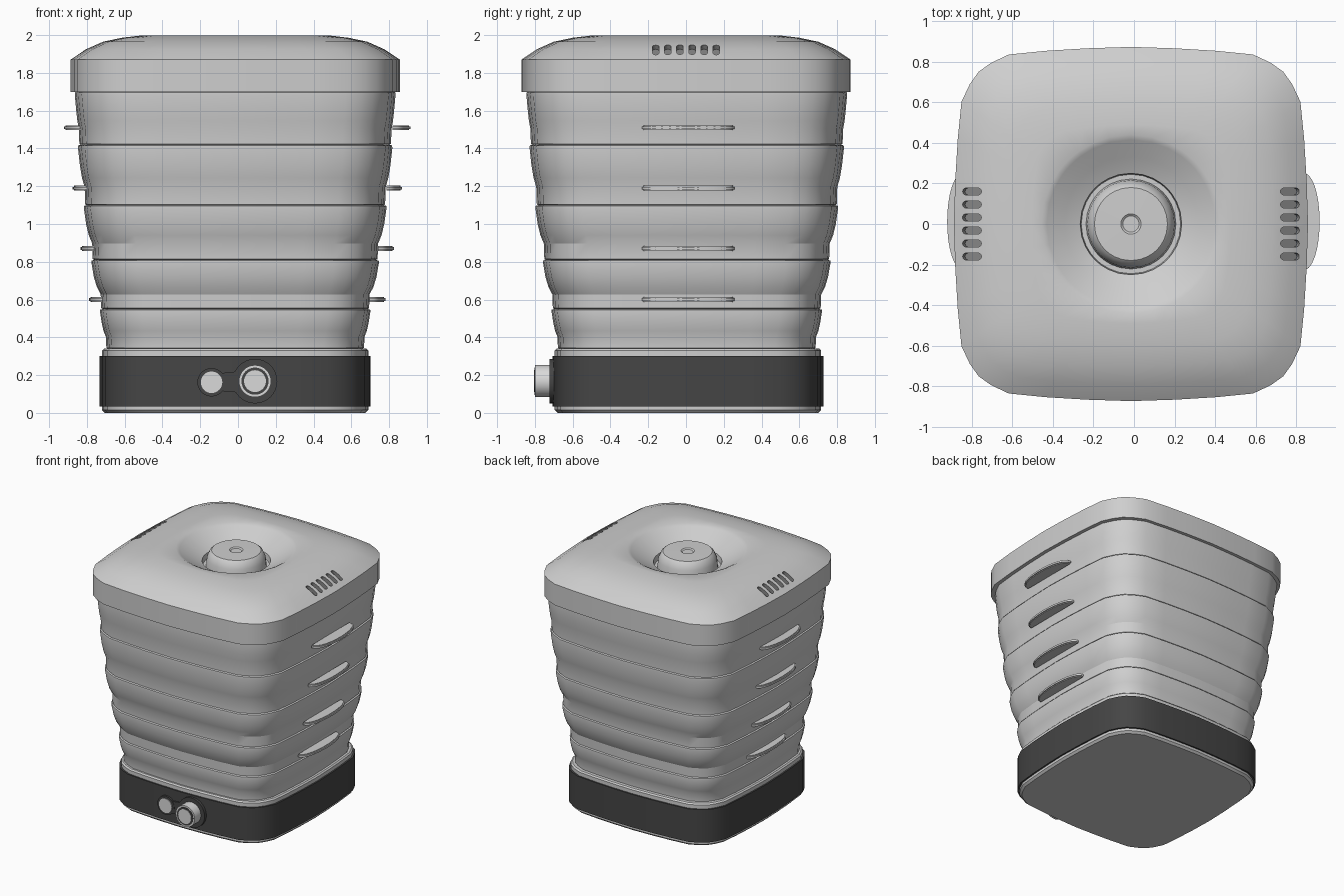
import bpy, bmesh, math
from mathutils import Matrix, Vector

if "Cube" in bpy.data.objects:
    bpy.data.objects.remove(bpy.data.objects["Cube"])

def material(name, c):
    m = bpy.data.materials.new(name)
    m.diffuse_color = (c, c, c, 1)
    m.use_nodes = True
    m.node_tree.nodes["Principled BSDF"].inputs["Base Color"].default_value = m.diffuse_color
    return m

LIGHT = material("light grey", 0.62)
PALE = material("pale control grey", 0.70)
DARK = material("charcoal", 0.06)
VENT = material("vent shadow grey", 0.25)
CX = -0.015

# Rounded square outline with bulging sides, unit half width
EIGHTH = [(1, 0), (.992, .25), (.978, .48), (.957, .69), (.91, .79)]
quarter = EIGHTH + [(.86, .86)] + [(y, x) for x, y in EIGHTH[:0:-1]]
OUTLINE = []
for k in range(4):
    rot = Matrix.Rotation(k * math.pi / 2, 2)
    OUTLINE += [rot @ Vector(p) for p in quarter]

def finish(name, bm, mat, angle=35):
    bmesh.ops.recalc_face_normals(bm, faces=bm.faces)
    me = bpy.data.meshes.new(name)
    bm.to_mesh(me)
    bm.free()
    ob = bpy.data.objects.new(name, me)
    bpy.context.collection.objects.link(ob)
    me.materials.append(mat)
    smooth(ob, angle)
    return ob

def smooth(ob, angle):
    bpy.ops.object.select_all(action='DESELECT')
    ob.select_set(True)
    bpy.context.view_layer.objects.active = ob
    bpy.ops.object.shade_smooth_by_angle(angle=math.radians(angle))

def loft(name, rings, mat, cy=0.0, angle=35):
    """Stack of (half width, z, circle blend) rings, capped at both ends."""
    bm = bmesh.new()
    rows = []
    for half, z, t in rings:
        row = []
        for p in OUTLINE:
            q = p.lerp(p.normalized(), t) * half
            row.append(bm.verts.new((q.x + CX, q.y + cy, z)))
        rows.append(row)
    n = len(OUTLINE)
    for a, b in zip(rows, rows[1:]):
        for i in range(n):
            j = (i + 1) % n
            bm.faces.new((a[i], a[j], b[j], b[i]))
    bm.faces.new(rows[0])
    bm.faces.new(rows[-1])
    return finish(name, bm, mat, angle)

def prism(bm, pts, h, matrix):
    """Extrude a 2D outline by h, centred on its own plane."""
    lo = [bm.verts.new(matrix @ Vector((x, y, -h / 2))) for x, y in pts]
    hi = [bm.verts.new(matrix @ Vector((x, y, h / 2))) for x, y in pts]
    n = len(pts)
    bm.faces.new(lo)
    bm.faces.new(hi)
    for i in range(n):
        j = (i + 1) % n
        bm.faces.new((lo[i], lo[j], hi[j], hi[i]))

def disc(name, x, z, r, y0, y1, mat, n=32):
    """Cylinder facing the front."""
    bm = bmesh.new()
    pts = [(r * math.cos(a), r * math.sin(a)) for a in (2 * math.pi * i / n for i in range(n))]
    prism(bm, pts, y1 - y0, Matrix.Translation((x, (y0 + y1) / 2, z)) @ Matrix.Rotation(math.pi / 2, 4, 'X'))
    return finish(name, bm, mat)

# Base: foot, dark band, collar
loft("base_foot", [(.69, 0, 0), (.705, .015, 0), (.705, .04, 0)], LIGHT, .01)
loft("base_band", [(.717, .035, 0), (.717, .30, 0)], DARK, .01)
loft("base_collar", [(.705, .295, 0), (.705, .33, 0), (.695, .34, 0)], LIGHT, .01)

# Five stacked trays with grooves at the seams
seams = [(.34, .685), (.55, .712), (.81, .757), (1.10, .797), (1.42, .828), (1.70, .845)]
rings = []
for (z0, a0), (z1, a1) in zip(seams, seams[1:]):
    h, d = z1 - z0, a1 - a0
    rings += [(a0 - .012, z0, 0), (a0 - .003, z0 + .004, 0), (a0, z0 + .3 * h, 0),
              (a0 + .45 * d, z0 + .45 * h, 0), (a0 + .8 * d, z0 + .65 * h, 0),
              (a1 + .004, z1 - .06 * h, 0), (a1 + .003, z1 - .004, 0)]
rings.append((.83, 1.705, 0))
loft("trays", rings, LIGHT, .004, 22)

# Lid with central well
lid = loft("lid", [(.872, 1.70, 0), (.872, 1.87, 0), (.79, 1.925, 0), (.70, 1.965, 0),
                   (.60, 1.986, 0), (.49, 1.999, .15), (.44, 1.997, 1), (.415, 1.985, 1),
                   (.33, 1.93, 1), (.25, 1.895, 1), (.245, 1.85, 1)], LIGHT)

# Vent slots cut into both sloping lid sides
bm = bmesh.new()
L, R = .036, .017
slot = [(L + R * math.cos(a), R * math.sin(a)) for a in (-math.pi / 2 + math.pi * i / 6 for i in range(7))]
slot += [(-x, -y) for x, y in slot]
for s in (1, -1):
    for i in range(6):
        m = Matrix.Translation((CX + s * .785, (i - 2.5) * .064, 1.926)) @ Matrix.Rotation(s * math.radians(29), 4, 'Y')
        prism(bm, slot, .06, m)
cutter = finish("vent_cutter", bm, VENT)
cutter.hide_render = True
lid.data.materials.append(VENT)
mod = lid.modifiers.new("vents", 'BOOLEAN')
mod.operation, mod.solver, mod.object = 'DIFFERENCE', 'EXACT', cutter
mod.material_mode = 'TRANSFER'
bpy.context.view_layer.objects.active = lid
bpy.ops.object.modifier_apply(modifier="vents")
bpy.data.objects.remove(cutter)
smooth(lid, 32)

# Round lid knob with a dimple
loft("lid_knob", [(.222, 1.845, 1), (.215, 1.92, 1), (.195, 1.965, 1), (.18, 1.978, 1),
                  (.05, 1.980, 1), (.04, 1.972, 1)], LIGHT)

# Crescent tray grips on both sides
for k, (z, tip, inner) in enumerate([(.60, .785, .70), (.87, .83, .745), (1.19, .872, .79), (1.51, .917, .82)]):
    for s, side in ((1, "right"), (-1, "left")):
        bm = bmesh.new()
        for h, inset in ((.014, 0), (.025, .008)):
            pts = []
            for i in range(17):
                a = -math.pi / 2 + math.pi * i / 16
                pts.append((s * (inner + (tip - inset - inner) * math.cos(a) ** .8 if 0 < i < 16 else inner),
                            (.245 - inset) * math.sin(a)))
            prism(bm, pts, h, Matrix.Translation((-.003, .012, z)))
        finish(f"tray_grip_{side}_{k + 1}", bm, LIGHT)

# Control panel: dark backing, dial and button
disc("dial_backing", .09, .168, .118, -.722, -.69, DARK)
disc("button_backing", -.14, .162, .075, -.718, -.69, DARK)
bm = bmesh.new()
prism(bm, [(-.14, .12), (.09, .10), (.09, .23), (-.14, .205)], .03,
      Matrix.Translation((0, -.702, 0)) @ Matrix.Rotation(math.pi / 2, 4, 'X'))
finish("panel_bridge", bm, DARK)
disc("button", -.14, .162, .057, -.724, -.70, PALE)
disc("dial", .09, .168, .085, -.80, -.71, PALE)
disc("dial_ring", .09, .168, .072, -.803, -.795, DARK)
disc("dial_face", .09, .168, .058, -.806, -.795, PALE)
